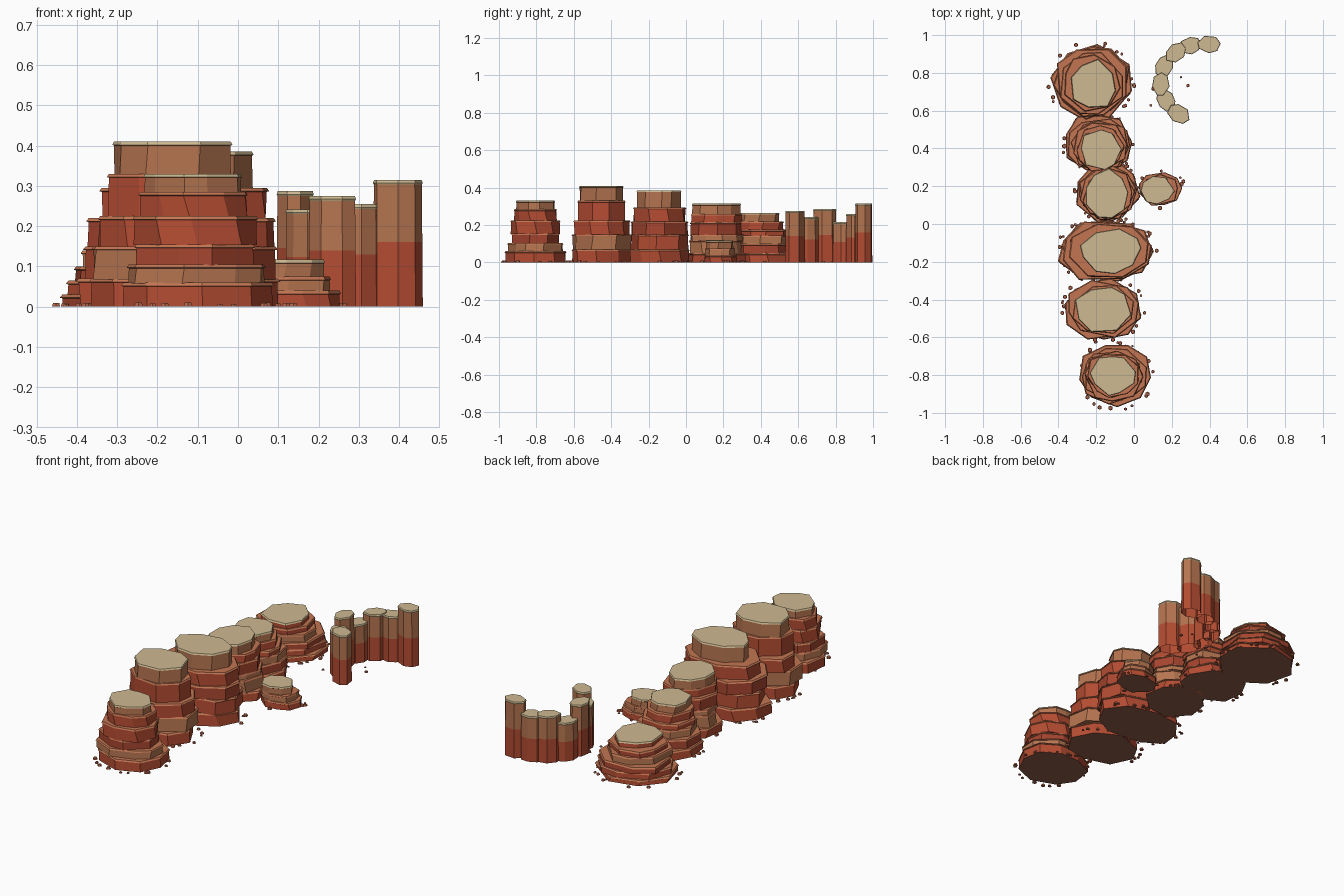
import bpy, bmesh, math, random

if "Cube" in bpy.data.objects:
    bpy.data.objects.remove(bpy.data.objects["Cube"])

random.seed(11)


def material(name, r, g, b):
    m = bpy.data.materials.new(name)
    lin = [((c / 255 + 0.055) / 1.055) ** 2.4 for c in (r, g, b)]
    m.diffuse_color = (*lin, 1)
    m.use_nodes = True
    m.node_tree.nodes["Principled BSDF"].inputs["Base Color"].default_value = m.diffuse_color
    return m


MATS = [material("red rock", 180, 76, 50), material("dark red rock", 166, 69, 47),
        material("brown rock", 182, 117, 80), material("ledge brown", 194, 117, 82),
        material("sand cap", 206, 186, 145), material("underside", 145, 95, 76),
        material("pebble", 180, 100, 74)]
RED, DARK, BROWN, LEDGE, SAND, UNDER, PEBBLE = range(7)


def finish(bm, name):
    bmesh.ops.recalc_face_normals(bm, faces=bm.faces[:])
    me = bpy.data.meshes.new(name)
    bm.to_mesh(me)
    bm.free()
    for m in MATS:
        me.materials.append(m)
    ob = bpy.data.objects.new(name, me)
    bpy.context.collection.objects.link(ob)


def outline(n, jitter):
    """Irregular polygon normalised to fill the -1..1 box."""
    start = random.random() * 6.28
    pts = []
    for i in range(n):
        a = start + (i + random.uniform(-jitter, jitter)) * math.tau / n
        r = 1 + random.uniform(-jitter, jitter) * 0.4
        pts.append((r * math.cos(a), r * math.sin(a)))
    xs, ys = [p[0] for p in pts], [p[1] for p in pts]
    return [(2 * (x - min(xs)) / (max(xs) - min(xs)) - 1,
             2 * (y - min(ys)) / (max(ys) - min(ys)) - 1) for x, y in pts]


def stack(bm, shape, box, rings, side_mats, top, bottom=None, turn=0):
    """Loft rings of (z, scale, twist) inside box = x0, x1, y0, y1, turned about its centre."""
    x0, x1, y0, y1 = box
    cx, cy, rx, ry = (x0 + x1) / 2, (y0 + y1) / 2, (x1 - x0) / 2, (y1 - y0) / 2
    ct, st = math.cos(turn), math.sin(turn)
    loops = []
    for z, s, t in rings:
        c, d = math.cos(t), math.sin(t)
        loop = []
        for x, y in shape:
            u, v = rx * s * (x * c - y * d), ry * s * (x * d + y * c)
            loop.append(bm.verts.new((cx + u * ct - v * st, cy + u * st + v * ct, z)))
        loops.append(loop)
    n = len(shape)
    for lo, hi, m in zip(loops, loops[1:], side_mats):
        for i in range(n):
            j = (i + 1) % n
            bm.faces.new((lo[i], lo[j], hi[j], hi[i])).material_index = m
    bm.faces.new(loops[-1]).material_index = top
    if bottom is not None:
        bm.faces.new(loops[0][::-1]).material_index = bottom


def mesa(name, base, top, layers):
    """Layered butte: each layer is (top height, blend from base to top, colour)."""
    bm = bmesh.new()
    z = 0
    for k, (h, f, col) in enumerate(layers):
        box = [b + (t - b) * f for b, t in zip(base, top)]
        last = k == len(layers) - 1
        lip = min(0.008, (h - z) * 0.25)
        twist = random.uniform(-0.12, 0.12)
        stack(bm, outline(random.choice((8, 8, 9)), 0.2), box,
              [(z, 0.98, 0), (h - lip * 1.2, 0.97, twist), (h - lip, 1.0, twist),
               (h, 0.97, twist)],
              [col, LEDGE, SAND if last else LEDGE], SAND if last else LEDGE,
              UNDER if k == 0 else col)
        z = h - 0.002
    finish(bm, name)


def pebbles(name, box, count):
    """Flat little stones scattered round the foot of a rock."""
    x0, x1, y0, y1 = box
    bm = bmesh.new()
    for _ in range(count):
        a = random.random() * math.tau
        off, r = random.uniform(0.0, 0.018), random.uniform(0.006, 0.013)
        geo = bmesh.ops.create_cone(bm, cap_ends=True, segments=6, radius1=r,
                                    radius2=r * 0.75, depth=r * 0.8)["verts"]
        bmesh.ops.translate(bm, verts=geo, vec=(
            (x0 + x1) / 2 + ((x1 - x0) / 2 + off) * math.cos(a),
            (y0 + y1) / 2 + ((y1 - y0) / 2 + off) * math.sin(a), r * 0.4))
    for f in bm.faces:
        f.material_index = PEBBLE
    finish(bm, name)


# Row of buttes, front to back: base box, top box, layers
BUTTES = [
    ("front_butte", (-.29, .09, -.97, -.64), (-.235, .01, -.91, -.70),
     [(.06, 0, RED), (.105, .25, BROWN), (.155, .6, DARK), (.225, .5, RED),
      (.285, .8, RED), (.33, 1, BROWN)]),
    ("tall_butte", (-.37, .04, -.612, -.285), (-.31, -.015, -.57, -.335),
     [(.07, 0, RED), (.15, .1, BROWN), (.225, .3, RED), (.33, .75, RED), (.41, 1, BROWN)]),
    ("wide_butte", (-.395, .105, -.30, .02), (-.285, .04, -.265, -.025),
     [(.07, 0, RED), (.15, .1, RED), (.22, .15, DARK), (.295, .5, RED), (.385, 1, BROWN)]),
    ("middle_butte", (-.31, .03, .015, .32), (-.255, -.03, .03, .295),
     [(.05, 0, RED), (.12, .2, BROWN), (.15, .35, BROWN), (.215, .4, DARK),
      (.26, .65, RED), (.315, 1, BROWN)]),
    ("rear_butte", (-.365, -.01, .28, .575), (-.28, -.065, .285, .50),
     [(.05, 0, RED), (.1, .2, DARK), (.145, .35, BROWN), (.175, .5, RED),
      (.22, .7, RED), (.265, 1, BROWN)]),
    ("back_butte", (-.44, -.015, .545, .95), (-.335, -.095, .615, .875),
     [(.03, 0, RED), (.065, .12, RED), (.1, .3, DARK), (.14, .5, BROWN),
      (.17, .7, DARK), (.2, 1, RED)]),
    ("side_butte", (.025, .255, .095, .275), (.035, .215, .105, .255),
     [(.04, 0, RED), (.075, .6, BROWN), (.117, 1, BROWN)]),
]
for name, base, top, layers in BUTTES:
    mesa(name, base, top, layers)
    pebbles(name + "_pebbles", base, 7 if name == "side_butte" else 18)

# Curved wall of two-tone pillars: x, y, height, angle along the curve
PILLARS = [(.397, .95, .315, 0), (.297, .943, .255, .2), (.218, .905, .26, .7),
           (.16, .835, .215, 1.15), (.142, .742, .287, 1.57), (.17, .655, .242, 2.1),
           (.238, .58, .275, 2.6)]
for i, (x, y, h, turn) in enumerate(PILLARS):
    bm = bmesh.new()
    rx, ry = .062, .046
    stack(bm, outline(7 + i % 2, 0.12), (x - rx, x + rx, y - ry, y + ry),
          [(0, 1, 0), (h * .51, .98, 0), (h - .012, .96, 0), (h - .008, 1, 0), (h, .95, 0)],
          [RED, BROWN, SAND, SAND], SAND, turn=turn)
    finish(bm, f"pillar_{i + 1}")
pebbles("pillar_pebbles", (.10, .28, .535, .80), 5)
